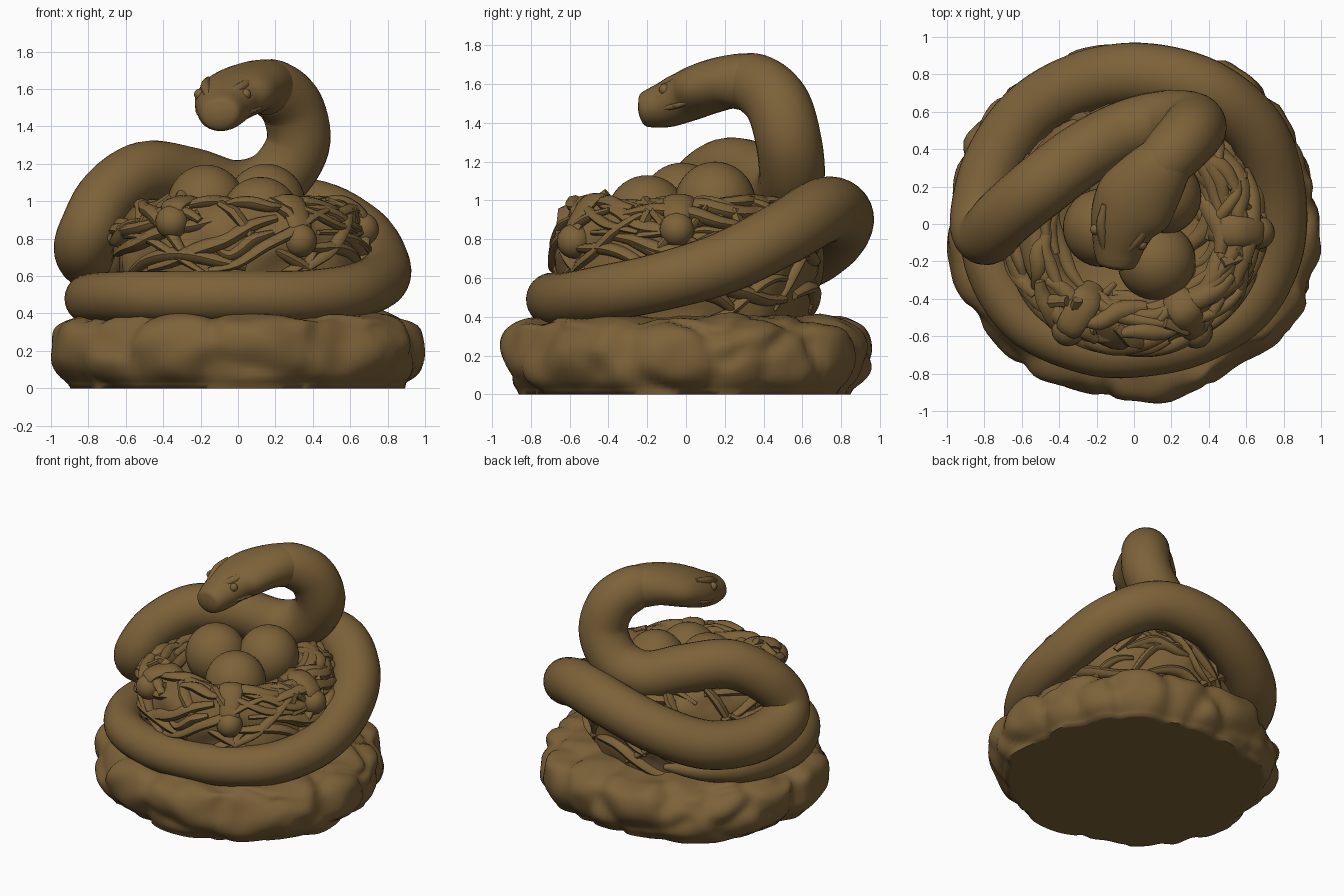
import bpy, bmesh, math, random
from mathutils import Vector, noise

if "Cube" in bpy.data.objects:
    bpy.data.objects.remove(bpy.data.objects["Cube"])
random.seed(4)

mat = bpy.data.materials.new("bronze_brown")
mat.diffuse_color = (0.205, 0.122, 0.041, 1)
mat.use_nodes = True
mat.node_tree.nodes["Principled BSDF"].inputs["Base Color"].default_value = mat.diffuse_color


def finish(bm, name, angle=45):
    bmesh.ops.recalc_face_normals(bm, faces=bm.faces)
    me = bpy.data.meshes.new(name)
    bm.to_mesh(me)
    bm.free()
    ob = bpy.data.objects.new(name, me)
    bpy.context.collection.objects.link(ob)
    me.materials.append(mat)
    bpy.ops.object.select_all(action='DESELECT')
    ob.select_set(True)
    bpy.context.view_layer.objects.active = ob
    bpy.ops.object.shade_smooth_by_angle(angle=math.radians(angle))
    return ob


def spline(pts, n):
    """Catmull-Rom through tuples of any length, n steps per span."""
    out, last = [], len(pts) - 1
    for i in range(last):
        p = [pts[max(i - 1, 0)], pts[i], pts[i + 1], pts[min(i + 2, last)]]
        for k in range(n):
            t = k / n
            out.append(tuple(0.5 * (2 * b + (c - a) * t + (2 * a - 5 * b + 4 * c - d) * t * t
                                    + (3 * b - a - 3 * c + d) * t ** 3) for a, b, c, d in zip(*p)))
    return out + [tuple(pts[-1])]


def tube(bm, path, sides=20, flat=None):
    """Loft ellipses along path rows of (x, y, z, half width, half height)."""
    P = [Vector(p[:3]) for p in path]
    rings, side = [], None
    for i, p in enumerate(P):
        d = (P[min(i + 1, len(P) - 1)] - P[max(i - 1, 0)]).normalized()
        if side is None:
            side = flat or d.cross(Vector((0, 0, 1)))
        side = (side - d * side.dot(d)).normalized()
        up = side.cross(d)
        w, h = path[i][3], path[i][-1]
        rings.append([bm.verts.new(p + side * w * math.cos(a) + up * h * math.sin(a))
                      for a in (2 * math.pi * k / sides for k in range(sides))])
    for a, b in zip(rings, rings[1:]):
        for k in range(sides):
            bm.faces.new((a[k], a[k - 1], b[k - 1], b[k]))
    for r in (rings[0], rings[-1]):
        bm.faces.new(r)


def lathe(prof, seg):
    bm = bmesh.new()
    rings = []
    for r, z in prof:
        rings.append([bm.verts.new((r * math.cos(2 * math.pi * k / seg), r * math.sin(2 * math.pi * k / seg), z))
                      for k in range(seg)])
    for a, b in zip(rings, rings[1:]):
        for k in range(seg):
            bm.faces.new((a[k - 1], a[k], b[k], b[k - 1]))
    bm.faces.new(rings[0])
    bm.faces.new(rings[-1])
    return bm


def ball(bm, loc, size, seg=24):
    vs = bmesh.ops.create_uvsphere(bm, u_segments=seg, v_segments=seg // 2, radius=1)["verts"]
    for v in vs:
        v.co = Vector(c * s for c, s in zip(v.co, size)) + Vector(loc)


def polar(deg, r, z, *rad):
    a = math.radians(deg)
    return (r * math.cos(a), r * math.sin(a), z) + rad


# rocky base: lathe with soft cracks between boulders, slightly squared plan
prof = spline([(.3, 0), (.8, 0), (.91, .04), (.97, .13), (.98, .24), (.95, .33), (.87, .38), (.74, .4), (.4, .41),
               (.05, .41)], 4)
bm = lathe(prof, 150)
for v in bm.verts:
    p = v.co.copy()
    d, cells = noise.voronoi(Vector((p.x * 2.6, p.y * 2.6, p.z * 1.2 + 7)))
    crack = 1 - min((d[1] - d[0]) / .35, 1)
    rim = min(max((p.xy.length - .45) / .35, 0), 1)
    diag = math.sin(2 * math.atan2(p.y, p.x)) ** 2
    s = 1 - rim * (.055 * crack * crack + .04 * noise.noise(p * 2.2) + .03 * noise.noise(p * 6) - .025 * diag)
    v.co.x *= s
    v.co.y *= s
    if p.z > .02:
        v.co.z = max(0, p.z - rim * (.03 * crack * crack + .04 * noise.noise(p * 5)) * p.z / .4)
    else:
        v.co.z = 0
bmesh.ops.smooth_vert(bm, verts=[v for v in bm.verts if v.co.z > .01], factor=.5,
                      use_axis_x=True, use_axis_y=True, use_axis_z=True)
for axis, half in ((0, 1.0), (1, .96)):
    lo = min(v.co[axis] for v in bm.verts)
    hi = max(v.co[axis] for v in bm.verts)
    for v in bm.verts:
        v.co[axis] = ((v.co[axis] - lo) / (hi - lo) * 2 - 1) * half
finish(bm, "rock_base", 65)

# nest bowl core
nest = spline([(.62, .36), (.66, .55), (.67, .75), (.64, .88), (.56, .98), (.47, .97), (.4, .9), (.25, .85), (.05, .84)], 6)
bm = lathe(nest, 72)
for v in bm.verts:
    n = noise.noise(v.co * 6)
    v.co.x *= 1 + .06 * n
    v.co.y *= 1 + .06 * n
finish(bm, "nest_core")

# woven twigs that wander over the bowl surface
bm = bmesh.new()
for i in range(120):
    a0 = random.uniform(0, 360)
    span = random.uniform(25, 65) * random.choice((-1, 1))
    u0 = random.uniform(.1, .75)
    u1 = min(max(u0 + random.uniform(-.33, .33), .05), .8)
    rad = random.uniform(.03, .06)
    off = random.uniform(-.015, .015)
    rows = []
    for k in range(6):
        t = k / 5
        u = u0 + (u1 - u0) * t + .03 * math.sin(5 * t + i)
        r, z = nest[min(max(round(u * (len(nest) - 1)), 0), len(nest) - 1)]
        taper = rad * (.5 + .5 * math.sin(math.pi * t))
        rows.append(polar(a0 + span * t, r + off * (1 if u < .55 else -1), z + off, taper, taper * .75))
    tube(bm, spline(rows, 4), 8)
finish(bm, "nest_twigs")

# short broken stalks along the rim
bm = bmesh.new()
for i in range(12):
    a = 360 * i / 12 + random.uniform(-8, 8)
    b = a + random.uniform(-18, 18)
    tube(bm, [polar(a, .64, .82, .04, .03), polar((a + b) / 2, .62, .94, .045, .035),
              polar(b, random.uniform(.5, .57), random.uniform(.98, 1.04), .03, .025)], 7)
finish(bm, "rim_stalks")

# straps over the rim, each with a round knot
bm = bmesh.new()
for a, z in ((238, .89), (-4, .85), (-60, .79)):
    r0 = polar(a + 90, 1, 0)
    tube(bm, spline([polar(a, .68, z, .05, .03), polar(a, .665, z + .08, .07, .03), polar(a, .57, 1.0, .08, .03),
                     polar(a, .47, .99, .08, .03), polar(a, .4, .9, .06, .03)], 5), 10, Vector(r0))
    ball(bm, polar(a, .665, z), (.09, .09, .09), 20)
finish(bm, "nest_straps")

# eggs
for i, (x, y, z) in enumerate(((.12, -.2, .915), (-.17, -.02, .98), (.15, .15, .985))):
    bm = bmesh.new()
    ball(bm, (x, y, z), (.21, .21, .215), 40)
    finish(bm, "egg_%d" % (i + 1))

# snake body: tail, low front coil, rising loop round the back, folded over, then neck
body = [polar(112, .66, .46, .02), polar(135, .72, .47, .08), polar(160, .77, .48, .125), polar(190, .8, .48, .135),
        polar(220, .78, .49, .135), polar(250, .71, .49, .138), polar(275, .68, .49, .138), polar(300, .70, .49, .14),
        polar(325, .75, .52, .145), polar(350, .77, .58, .15), polar(15, .78, .68, .16), polar(38, .815, .83, .165),
        polar(62, .81, .95, .17), polar(88, .80, .91, .17), polar(112, .80, .80, .17), polar(135, .81, .70, .17),
        polar(158, .815, .68, .165), polar(178, .825, .74, .16), (-.79, -.06, .86, .16), (-.69, .04, 1.03, .165),
        (-.5, .2, 1.15, .17), (-.26, .38, 1.12, .17), (-.02, .5, 1.05, .17), (.19, .545, 1.11, .17),
        (.32, .53, 1.3, .17), (.29, .47, 1.5, .168), (.18, .35, 1.605, .155), (.08, .23, 1.61, .12)]
bm = bmesh.new()
tube(bm, spline(body, 7), 28)
finish(bm, "snake_body")

# head: wide jaw, narrow blunt snout
head = [(.22, .39, 1.585, .13, .14), (.15, .31, 1.61, .165, .147), (.08, .22, 1.61, .195, .138),
        (0, .11, 1.58, .218, .135), (-.055, .01, 1.54, .185, .13), (-.08, -.1, 1.495, .145, .118),
        (-.09, -.18, 1.475, .12, .1), (-.095, -.225, 1.468, .095, .08), (-.097, -.242, 1.466, .04, .03)]
bm = bmesh.new()
tube(bm, spline(head, 5), 28)
finish(bm, "snake_head", 60)

# face details mirrored across the head's own axis
fwd = Vector((-.3, -.92, -.27)).normalized()
side = fwd.cross(Vector((0, 0, 1))).normalized()
up = side.cross(fwd)
mid = Vector((-.06, 0, 1.535))
bm = bmesh.new()
for s in (-1, 1):
    at = lambda f, w, h: tuple(mid + fwd * f + side * w * s + up * h)
    ball(bm, at(.06, .13, .055), (.03, .03, .03), 14)
    ball(bm, at(.2, .045, .04), (.018, .018, .014), 10)
    tube(bm, spline([at(-.1, .125, .095) + (.015,), at(0, .11, .09) + (.028,),
                     at(.08, .08, .08) + (.026,), at(.17, .04, .06) + (.012,)], 5), 8)
    tube(bm, spline([at(-.08, .18, -.04) + (.012,), at(0, .165, -.045) + (.015,),
                     at(.1, .13, -.035) + (.014,), at(.2, .09, -.02) + (.01,)], 5), 8)
finish(bm, "eyes_brows_lips")
